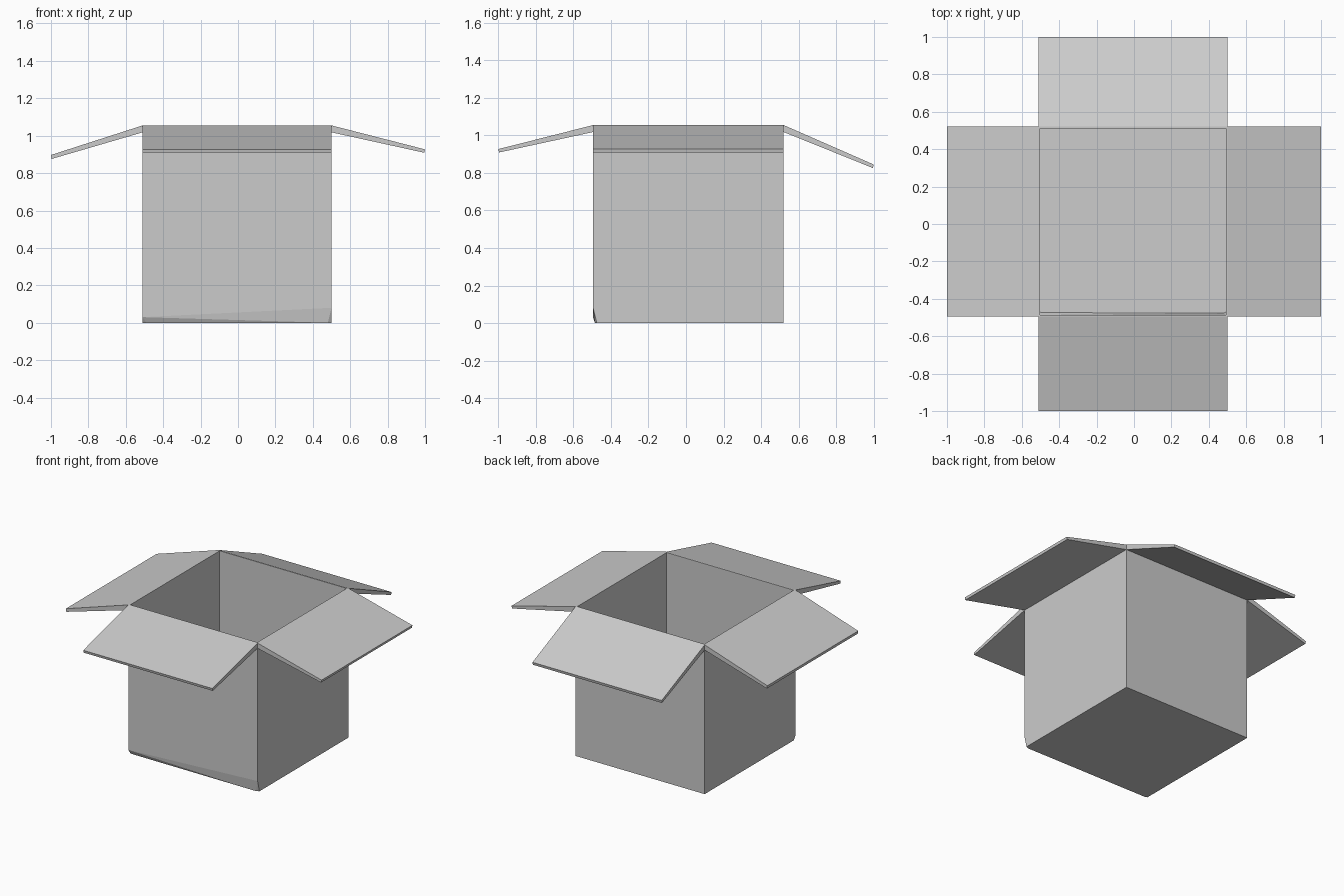
import bpy, bmesh

cube = bpy.data.objects.get("Cube")
if cube:
    bpy.data.objects.remove(cube, do_unlink=True)

# One grey card colour
card = bpy.data.materials.new("grey_card")
card.use_nodes = True
GREY = (0.6, 0.6, 0.6, 1)
card.diffuse_color = GREY
card.node_tree.nodes["Principled BSDF"].inputs["Base Color"].default_value = GREY

X0, X1, Y0, Y1 = -0.51, 0.50, -0.495, 0.52
TOP, UNDER = 1.055, 1.018


def hull(name, points, open_top=False):
    """Flat-faced convex object through the given points."""
    bm = bmesh.new()
    for p in points:
        bm.verts.new(p)
    bmesh.ops.convex_hull(bm, input=bm.verts[:])
    bmesh.ops.dissolve_limit(bm, angle_limit=0.005, verts=bm.verts[:], edges=bm.edges[:])
    bmesh.ops.recalc_face_normals(bm, faces=bm.faces[:])
    if open_top:
        lid = [f for f in bm.faces if f.normal.z > 0.9]
        bmesh.ops.delete(bm, geom=lid, context='FACES')
    mesh = bpy.data.meshes.new(name)
    bm.to_mesh(mesh)
    bm.free()
    mesh.materials.append(card)
    obj = bpy.data.objects.new(name, mesh)
    bpy.context.collection.objects.link(obj)
    return obj


# Box body: open top, thin walls, front bottom corners slightly crushed
corners = [(x, y) for x in (X0, X1) for y in (Y0, Y1)]
body_points = [(x, y, TOP) for x, y in corners]
body_points += [(X0, Y0, 0.03), (X1, Y0, 0.08)]
body_points += [(X0, Y1, 0), (X1, Y1, 0), (X0, Y0 + 0.02, 0),
                (X0 + 0.02, Y0 + 0.015, 0), (X1 - 0.02, Y0 + 0.01, 0), (X1, Y0 + 0.02, 0)]
body = hull("box_body", body_points, open_top=True)
wall = body.modifiers.new("wall_thickness", 'SOLIDIFY')
wall.thickness = 0.012
wall.offset = -1


# Flaps: tapered boards sloping down from the rim
def flap(name, axis, hinge, tip, tip_top, tip_under, ends):
    profile = [(hinge, TOP), (hinge, UNDER), (tip, tip_top), (tip * 0.996, tip_under)]
    points = [(a, e, z) if axis == 'x' else (e, a, z) for a, z in profile for e in ends]
    return hull(name, points)


flap("right_flap", 'x', X0, -1.0, 0.897, 0.876, (Y0, Y1))
flap("left_flap", 'x', X1, 1.0, 0.927, 0.909, (Y0, Y1))
flap("front_flap", 'y', Y0, -1.0, 0.927, 0.909, (X0, X1))
flap("back_flap", 'y', Y1, 1.0, 0.845, 0.826, (X0, X1))
